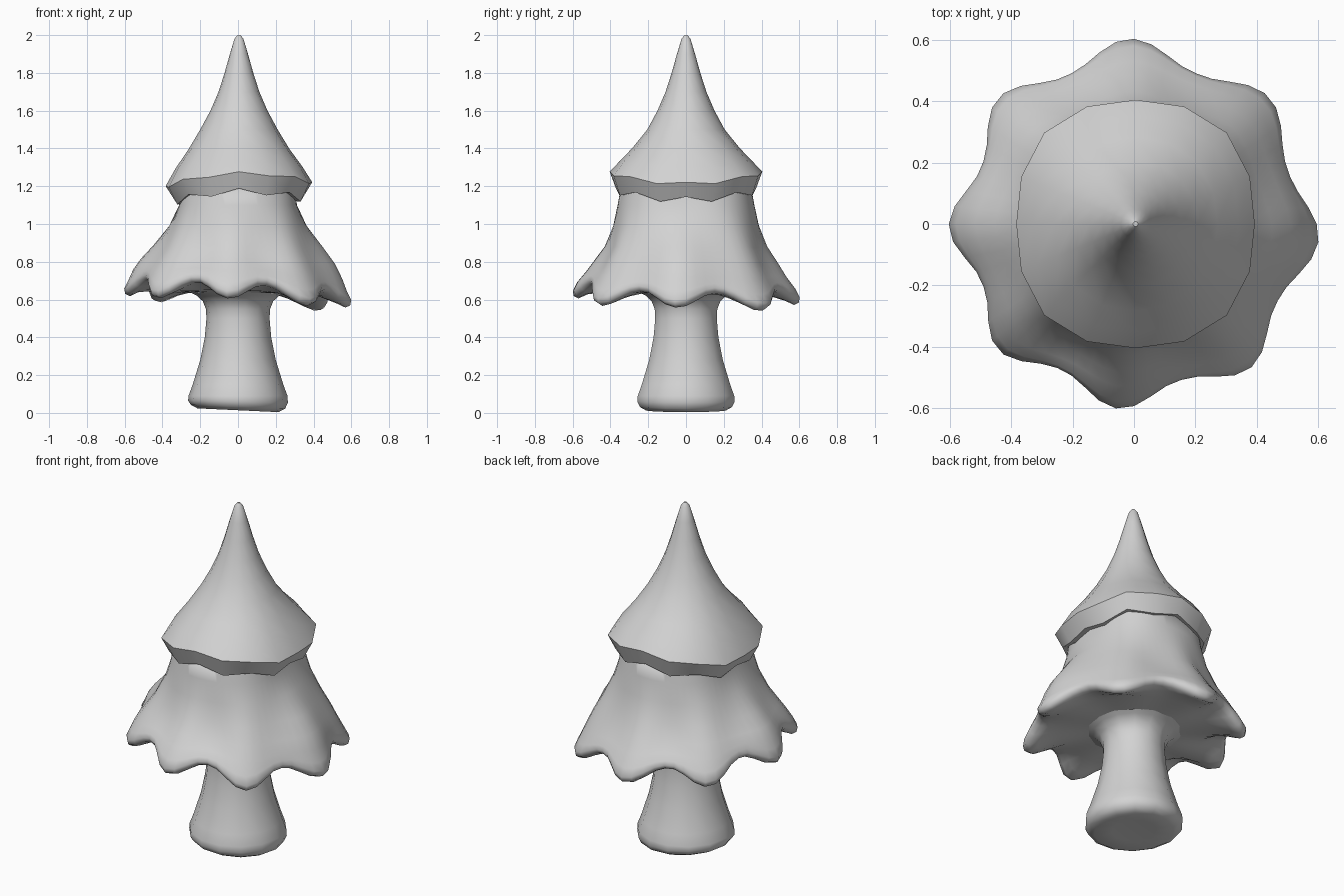
import bpy
from math import sin, cos, radians, tau

cube = bpy.data.objects.get("Cube")
if cube:
    bpy.data.objects.remove(cube, do_unlink=True)

grey = bpy.data.materials.new("plain grey")
grey.use_nodes = True
grey.diffuse_color = (0.65, 0.65, 0.65, 1)
grey.node_tree.nodes["Principled BSDF"].inputs["Base Color"].default_value = (0.65, 0.65, 0.65, 1)


def lathe(name, rings, segments, shape, angle):
    """Stack closed rings; shape(ring, angle, index) gives radius and height."""
    verts, faces = [], []
    for ring in rings:
        for i in range(segments):
            a = tau * i / segments
            r, z = shape(ring, a, i)
            verts.append((r * cos(a), r * sin(a), z))
    for k in range(len(rings) - 1):
        for i in range(segments):
            j = (i + 1) % segments
            a, b = k * segments, (k + 1) * segments
            faces.append((a + i, b + i, b + j, a + j))
    faces.append(tuple(range(segments)))
    last = (len(rings) - 1) * segments
    faces.append(tuple(last + i for i in reversed(range(segments))))
    mesh = bpy.data.meshes.new(name)
    mesh.from_pydata(verts, [], faces)
    mesh.materials.append(grey)
    obj = bpy.data.objects.new(name, mesh)
    bpy.context.collection.objects.link(obj)
    bpy.ops.object.select_all(action='DESELECT')
    obj.select_set(True)
    bpy.context.view_layer.objects.active = obj
    bpy.ops.object.shade_smooth_by_angle(angle=radians(angle))
    return obj


# Trunk with a flared, rounded foot and a flare under the branches
def trunk_shape(ring, a, i):
    r, z, tilt = ring
    return r, z - tilt * cos(a)


lathe("trunk", [(0.29, 0.655, 0), (0.22, 0.622, 0), (0.187, 0.592, 0), (0.17, 0.55, 0),
                (0.167, 0.5, 0), (0.176, 0.4, 0), (0.2, 0.28, 0), (0.24, 0.15, 0),
                (0.262, 0.09, 0), (0.264, 0.06, 0.005), (0.25, 0.033, 0.01),
                (0.215, 0.014, 0.01), (0.12, 0.022, 0.005)], 14, trunk_shape, 60)


# Lower branches: valley and lobe radius, valley and lobe height, tilt, oval, squareness
def skirt_shape(ring, a, i):
    r_valley, r_lobe, z_valley, z_lobe, tilt, oval, square = ring
    offset = radians(-2 + 4 * cos(a - radians(130)))
    lobe = (0.5 + 0.5 * cos(8 * (a - offset))) ** 1.2
    r = r_valley + (r_lobe - r_valley) * lobe + oval * cos(2 * a) - square * cos(4 * a)
    z = z_valley + (z_lobe - z_valley) * lobe
    return r, z - tilt * (0.031 * cos(a) + 0.016 * sin(a) - 0.007 * cos(4 * a))


lathe("lower_branches", [
    (0.335, 0.335, 1.2, 1.2, 0, -0.022, 0.013),
    (0.35, 0.35, 1.1, 1.1, 0, -0.025, 0.013),
    (0.38, 0.385, 0.99, 0.99, 0, -0.011, 0.01),
    (0.42, 0.445, 0.88, 0.88, 0.1, 0.01, 0.004),
    (0.468, 0.5, 0.8, 0.8, 0.4, 0.015, 0),
    (0.502, 0.542, 0.747, 0.73, 0.8, 0.012, 0),
    (0.522, 0.58, 0.717, 0.665, 1, 0, 0),
    (0.53, 0.603, 0.695, 0.62, 1, 0, 0),
    (0.522, 0.597, 0.675, 0.592, 1, 0, 0),
    (0.5, 0.572, 0.664, 0.58, 1, 0, 0),
    (0.455, 0.525, 0.66, 0.602, 1, 0, 0),
    (0.38, 0.4, 0.643, 0.635, 0.3, 0, 0),
    (0.19, 0.19, 0.635, 0.635, 0, 0, 0)], 64, skirt_shape, 80)


# Upper cone with an uneven, faceted hem: radius, height, hem weight, zigzag, oval, squareness
def cone_shape(ring, a, i):
    r, z, hem, zigzag, oval, square = ring
    wave = 0.01 * cos(a) - 0.033 * cos(2 * a)
    jag = zigzag * (1 if i % 2 else -1)
    return r - oval * cos(2 * a) - square * cos(4 * a), z + hem * wave + jag


cone = lathe("upper_cone", [
    (0.008, 2.0, 0, 0, 0, 0), (0.024, 1.98, 0, 0, 0, 0), (0.048, 1.9, 0, 0, 0, 0),
    (0.076, 1.8, 0, 0, 0, 0), (0.108, 1.7, 0, 0, 0, 0), (0.151, 1.6, 0, 0, 0, 0),
    (0.205, 1.5, 0, 0, 0, 0), (0.279, 1.4, 0.1, 0, 0.008, 0.004),
    (0.352, 1.315, 0.5, 0, 0.008, 0.008), (0.408, 1.236, 1, -0.008, 0.008, 0.012),
    (0.366, 1.146, 0.8, -0.016, 0.018, 0.013),
    (0.32, 1.15, 0.8, -0.016, 0.018, 0.013)], 16, cone_shape, 35)
cone.location.x = 0.005
